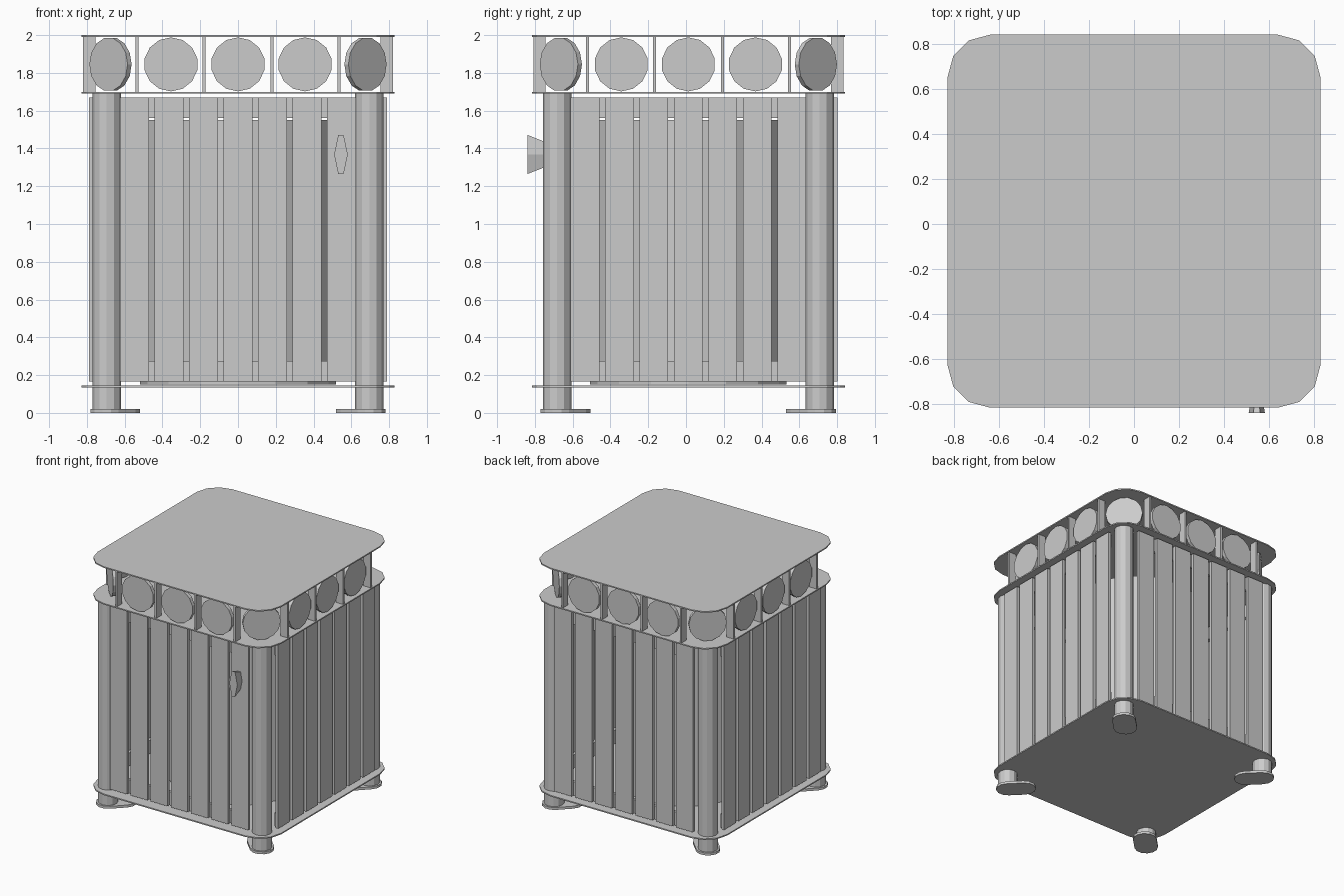
import bpy, bmesh
from math import sin, cos, pi, radians
from mathutils import Matrix, Vector

if "Cube" in bpy.data.objects:
    bpy.data.objects.remove(bpy.data.objects["Cube"])

grey = bpy.data.materials.new("painted_grey")
grey.use_nodes = True
colour = (0.6, 0.6, 0.6, 1)
grey.diffuse_color = colour
grey.node_tree.nodes["Principled BSDF"].inputs["Base Color"].default_value = colour

CY = 0.0125          # body centre in y
POST = 0.695         # post offset from the body centre


def finish(name, bm):
    bmesh.ops.recalc_face_normals(bm, faces=bm.faces)
    mesh = bpy.data.meshes.new(name)
    bm.to_mesh(mesh)
    bm.free()
    mesh.materials.append(grey)
    ob = bpy.data.objects.new(name, mesh)
    bpy.context.collection.objects.link(ob)
    return ob


def prism(name, points, z0, z1):
    bm = bmesh.new()
    face = bm.faces.new([bm.verts.new((x, y, z0)) for x, y in points])
    new = bmesh.ops.extrude_face_region(bm, geom=[face])["geom"]
    bmesh.ops.translate(bm, vec=(0, 0, z1 - z0),
                        verts=[v for v in new if isinstance(v, bmesh.types.BMVert)])
    return finish(name, bm)


def box(name, lo, hi, matrix):
    bm = bmesh.new()
    lo, hi = Vector(lo), Vector(hi)
    size = Matrix.Diagonal((*(hi - lo), 1))
    bmesh.ops.create_cube(bm, size=1, matrix=matrix @ Matrix.Translation((lo + hi) / 2) @ size)
    return finish(name, bm)


def disc(name, radius, depth, sides, matrix):
    bm = bmesh.new()
    bmesh.ops.create_cone(bm, cap_ends=True, segments=sides, radius1=radius,
                          radius2=radius, depth=depth, matrix=matrix)
    return finish(name, bm)


def arc(cx, cy, r, start, end, steps):
    angles = [radians(start + (end - start) * i / steps) for i in range(steps + 1)]
    return [(cx + r * cos(a), cy + r * sin(a)) for a in angles]


# Rounded plates: floor, shelf and roof
outline = []
for i, (sx, sy) in enumerate([(1, 1), (-1, 1), (-1, -1), (1, -1)]):
    outline += arc(sx * 0.638, CY + sy * 0.638, 0.19, i * 90, i * 90 + 90, 3)
for name, z in [("floor_plate", 0.135), ("shelf_plate", 1.69), ("roof_plate", 1.99)]:
    prism(name, outline, z, z + 0.01)

# Corner posts, feet and the tilted corner discs
for i, side in enumerate(["back_left", "back_right", "front_right", "front_left"]):
    a = radians(45 + 90 * i)
    sx, sy = (1 if cos(a) > 0 else -1), (1 if sin(a) > 0 else -1)
    px, py = sx * POST, CY + sy * POST
    disc(side + "_post", 0.075, 1.68, 12, Matrix.Translation((px, py, 0.85)))
    d = 45 + 90 * i
    foot = arc(px, py, 0.09, d - 90, d + 90, 6)
    foot += arc(px - sx * 0.09, py - sy * 0.09, 0.09, d + 90, d + 270, 6)
    prism(side + "_foot", foot, 0, 0.02)
    turn = Matrix.Rotation(a, 4, "Z") @ Matrix.Rotation(pi / 2, 4, "Y")
    disc(side + "_corner_disc", 0.143, 0.03, 14,
         Matrix.Translation((sx * 0.675, CY + sy * 0.675, 1.845)) @ turn)

# Four walls, each built facing the front and turned into place
for i, side in enumerate(["front", "left", "back", "right"]):
    m = Matrix.Translation((0, CY, 0)) @ Matrix.Rotation(pi / 2 * i, 4, "Z")
    y = -0.77 if side == "front" else -0.79
    for k in range(7):
        x = (k - 3) * 0.1825
        box(side + "_slat", (x - 0.076, y, 0.165), (x + 0.076, y + 0.025, 1.67), m)
    for z in (0.165, 1.56):
        box(side + "_rail", (-0.6, y + 0.025, z), (0.6, y + 0.05, z + 0.11), m)
    for x in (-0.535, -0.18, 0.18, 0.535):
        box(side + "_divider", (x - 0.008, -0.82, 1.7), (x + 0.008, -0.755, 1.99), m)
    for x in (-0.355, 0, 0.355):
        disc(side + "_disc", 0.143, 0.03, 14,
             m @ Matrix.Translation((x, -0.785, 1.845)) @ Matrix.Rotation(pi / 2, 4, "X"))

# Inner liner
disc("liner", 0.52, 1.4, 16, Matrix.Translation((0, CY, 0.85)))

# Door handle: a six-sided knob flaring outward
bm = bmesh.new()
rings = []
for y, w, h in [(-0.755, 0.022, 0.07), (-0.838, 0.036, 0.103)]:
    ring = [(w, 0), (w * 0.4, h), (-w * 0.4, h), (-w, 0), (-w * 0.4, -h), (w * 0.4, -h)]
    rings.append([bm.verts.new((0.545 + x, y, 1.368 + z)) for x, z in ring])
    bm.faces.new(rings[-1])
for k in range(6):
    n = (k + 1) % 6
    bm.faces.new((rings[0][k], rings[0][n], rings[1][n], rings[1][k]))
finish("door_handle", bm)
